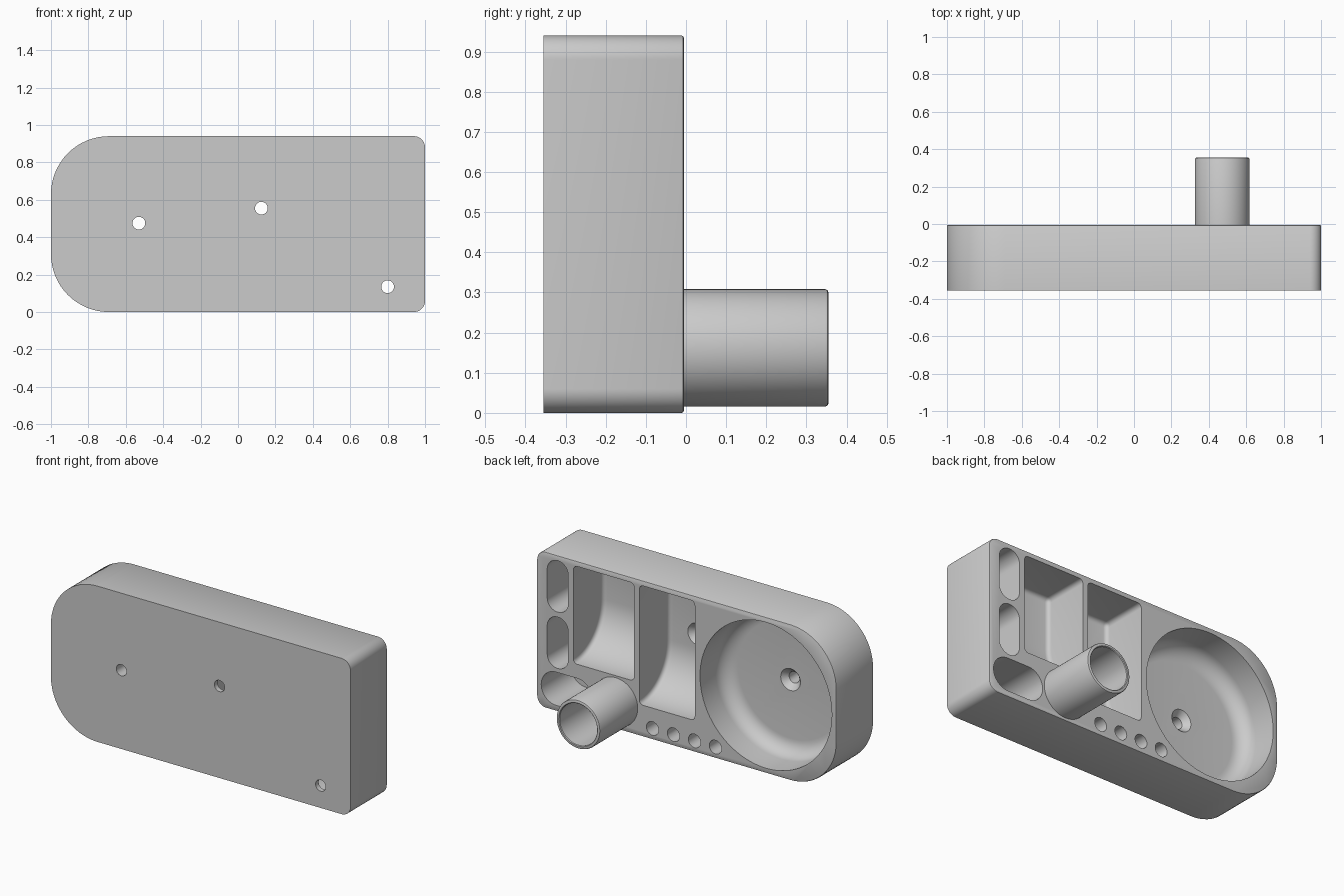
import bpy, bmesh, math

if "Cube" in bpy.data.objects:
    bpy.data.objects.remove(bpy.data.objects["Cube"])

BACK, FRONT = -0.005, -0.355
OUT = 0.08           # cutters stick out past the back face

grey = bpy.data.materials.new("plain grey")
grey.diffuse_color = (0.6, 0.6, 0.6, 1)
grey.use_nodes = True
grey.node_tree.nodes["Principled BSDF"].inputs["Base Color"].default_value = grey.diffuse_color


def loft(name, rings, closed=False):
    """Skin equal-length rings of points, capped at the ends unless closed."""
    bm = bmesh.new()
    vs = [[bm.verts.new(p) for p in ring] for ring in rings]
    n = len(vs[0])
    pairs = list(zip(vs, vs[1:])) + ([(vs[-1], vs[0])] if closed else [])
    for a, b in pairs:
        for i in range(n):
            j = (i + 1) % n
            bm.faces.new((a[i], a[j], b[j], b[i]))
    if not closed:
        bm.faces.new(vs[0])
        bm.faces.new(vs[-1])
    bmesh.ops.recalc_face_normals(bm, faces=bm.faces)
    mesh = bpy.data.meshes.new(name)
    bm.to_mesh(mesh)
    bm.free()
    mesh.materials.append(grey)
    ob = bpy.data.objects.new(name, mesh)
    bpy.context.collection.objects.link(ob)
    return ob


def lathe(name, x, z, profile, n=48, closed=False):
    """Turn a (radius, y) profile around an axis along y."""
    turn = [2 * math.pi * i / n for i in range(n)]
    return loft(name, [[(x + r * math.cos(t), y, z + r * math.sin(t)) for t in turn]
                       for r, y in profile], closed)


def outline(x0, x1, z0, z1, r_left, r_right, y, inset=0, seg=16):
    """Rounded rectangle with separate left and right corner radii."""
    corners = [(x1 - r_right, z0 + r_right, r_right, -90), (x1 - r_right, z1 - r_right, r_right, 0),
               (x0 + r_left, z1 - r_left, r_left, 90), (x0 + r_left, z0 + r_left, r_left, 180)]
    return [(cx + (r - inset) * math.cos(math.radians(a + 90 * i / seg)), y,
             cz + (r - inset) * math.sin(math.radians(a + 90 * i / seg)))
            for cx, cz, r, a in corners for i in range(seg + 1)]


def slot(name, x0, x1, z0, z1, floor):
    r = min(x1 - x0, z1 - z0) / 2 - 0.0005
    return loft(name, [outline(x0, x1, z0, z1, r, r, y) for y in (floor, OUT)])


def activate(ob):
    bpy.ops.object.select_all(action='DESELECT')
    ob.select_set(True)
    bpy.context.view_layer.objects.active = ob


def scoop(name, x0, x1, z0, z1, floor, r):
    """Box pocket whose floor sweeps up to the rim at the lower end."""
    prof = [(OUT, z0), (OUT, z1), (floor, z1)]
    for i in range(21):
        a = math.radians(180 + 90 * i / 20)
        prof.append((floor + r + r * math.cos(a), z0 + r + r * math.sin(a)))
    ob = loft(name, [[(x, y, z) for y, z in prof] for x in (x0, x1)])
    bev = ob.modifiers.new("fillet", 'BEVEL')
    bev.width, bev.segments = 0.025, 4
    bev.limit_method, bev.angle_limit = 'ANGLE', math.radians(50)
    activate(ob)
    bpy.ops.object.modifier_apply(modifier="fillet")
    return ob


# Main block, with a fine rounded rim at the back
body = loft("holder_body", [outline(-1, 1, 0, 0.94, 0.31, 0.06, y, inset)
                            for y, inset in ((FRONT, 0), (BACK - 0.006, 0),
                                             (BACK - 0.002, 0.002), (BACK, 0.006))])

cutters = []

# Large round dish with a filleted floor
DISH, FIL, R = -0.24, 0.09, 0.44
arc = [math.radians(90 * i / 8) for i in range(9)]
cutters.append(lathe("dish_cutter", -0.53, 0.47,
                     [(R - FIL + FIL * math.sin(a), DISH + FIL - FIL * math.cos(a)) for a in arc]
                     + [(R, OUT)], 80))

# Two scooped trays
cutters.append(scoop("short_tray_cutter", 0.35, 0.755, 0.32, 0.91, -0.29, 0.28))
cutters.append(scoop("long_tray_cutter", -0.055, 0.315, 0.19, 0.91, -0.29, 0.28))

# Rounded slots at the square end
cutters.append(slot("upper_slot_cutter", 0.79, 0.93, 0.6, 0.91, -0.29))
cutters.append(slot("middle_slot_cutter", 0.79, 0.93, 0.26, 0.57, -0.29))
cutters.append(slot("lower_slot_cutter", 0.63, 0.97, 0.035, 0.235, -0.29))

# Row of small round holes
for i in range(4):
    cutters.append(lathe("small_hole_cutter", 0.227 - 0.14 * i, 0.067,
                         [(0.041, -0.25), (0.041, OUT)], 32))

# Countersunk screw holes through the front
for x, z, floor in ((-0.53, 0.475, DISH), (0.125, 0.555, -0.29), (0.8, 0.135, -0.29)):
    cutters.append(lathe("screw_hole_cutter", x, z,
                         [(0.034, -0.45), (0.034, floor - 0.035),
                          (0.066, floor), (0.066, floor + 0.02)], 32))

# Bore that carries the tube down into the block
TX, TZ, TR, BORE = 0.472, 0.162, 0.146, 0.125
cutters.append(lathe("bore_cutter", TX, TZ, [(BORE, -0.29), (BORE, OUT)], 64))

activate(body)
for c in cutters:
    m = body.modifiers.new("cut", 'BOOLEAN')
    m.operation, m.solver, m.object = 'DIFFERENCE', 'EXACT', c
    bpy.ops.object.modifier_apply(modifier=m.name)
for c in cutters:
    bpy.data.objects.remove(c, do_unlink=True)

# Tube standing out of the back, with softened rim
TOP, B = 0.355, 0.008
tube = lathe("tube", TX, TZ,
             [(BORE, BACK), (TR, BACK), (TR, TOP - B), (TR - 0.3 * B, TOP - 0.3 * B), (TR - B, TOP),
              (BORE + 0.004, TOP), (BORE, TOP - 0.004)], 64, closed=True)

for ob in (body, tube):
    activate(ob)
    bpy.ops.object.shade_smooth_by_angle(angle=math.radians(30))
